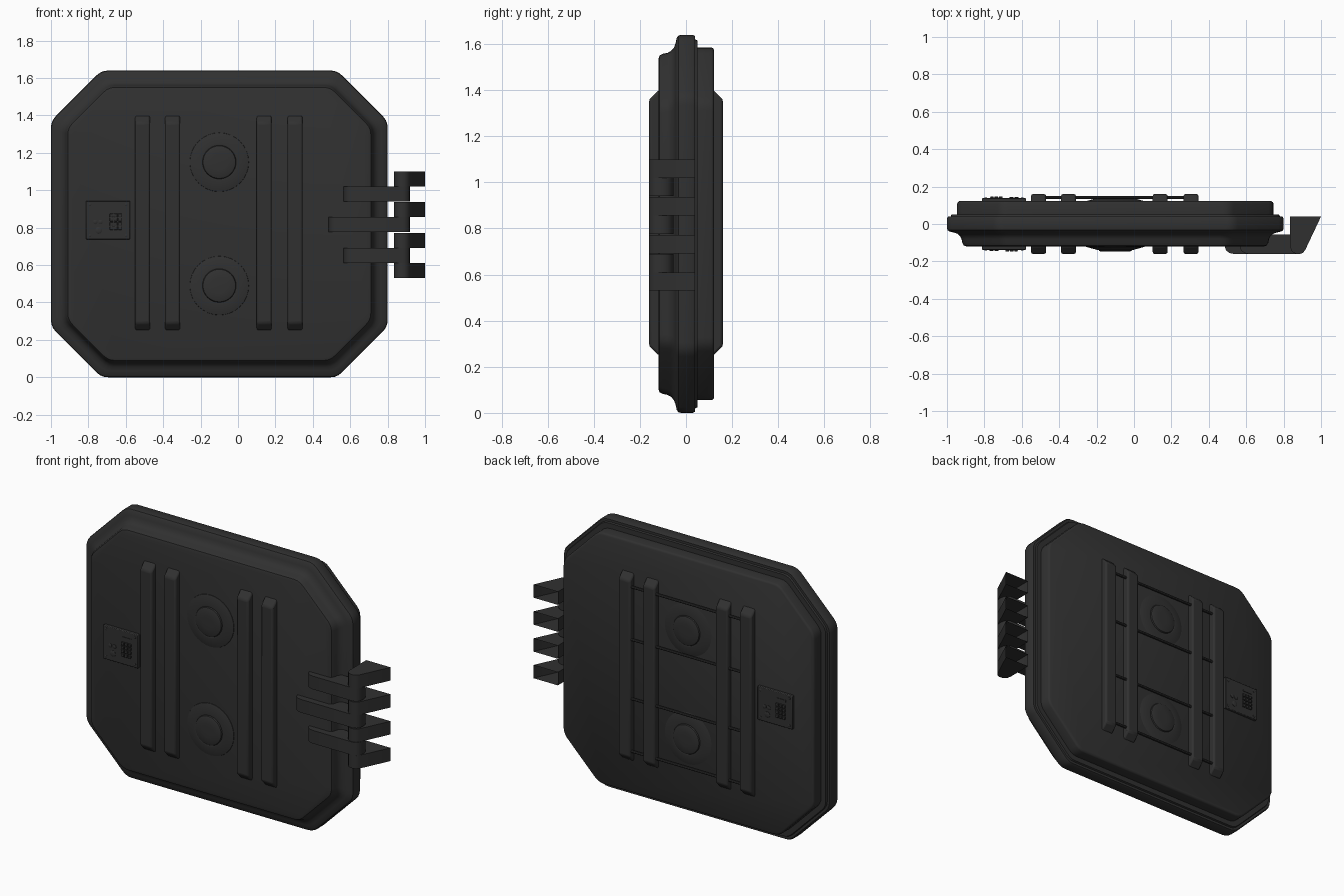
import bpy, bmesh, math
from mathutils import Vector

if "Cube" in bpy.data.objects:
    bpy.data.objects.remove(bpy.data.objects["Cube"])

CX, CZ = -0.1, 0.82   # centre of the hatch

dark = bpy.data.materials.new("dark_gunmetal")
dark.diffuse_color = (0.03, 0.03, 0.03, 1)
dark.use_nodes = True
dark.node_tree.nodes["Principled BSDF"].inputs["Base Color"].default_value = dark.diffuse_color


def finish(name, bm, bevel=0.0, segs=2):
    bmesh.ops.recalc_face_normals(bm, faces=bm.faces)
    me = bpy.data.meshes.new(name)
    bm.to_mesh(me)
    bm.free()
    ob = bpy.data.objects.new(name, me)
    bpy.context.collection.objects.link(ob)
    me.materials.append(dark)
    if bevel:
        m = ob.modifiers.new("bevel", 'BEVEL')
        m.width, m.segments, m.limit_method = bevel, segs, 'ANGLE'
    bpy.ops.object.select_all(action='DESELECT')
    ob.select_set(True)
    bpy.context.view_layer.objects.active = ob
    bpy.ops.object.shade_smooth_by_angle(angle=math.radians(35))
    return ob


def loft(bm, rings):
    """Skin a list of equal-length point rings and cap both ends."""
    loops = [[bm.verts.new(p) for p in r] for r in rings]
    n = len(loops[0])
    for a, b in zip(loops, loops[1:]):
        for i in range(n):
            j = (i + 1) % n
            bm.faces.new((a[i], a[j], b[j], b[i]))
    return bm.faces.new(loops[0]), bm.faces.new(loops[-1])


def prism(name, pts, vec, bevel=0.0):
    bm = bmesh.new()
    loft(bm, [pts, [Vector(p) + Vector(vec) for p in pts]])
    return finish(name, bm, bevel)


def lathe(name, x, z, profile, side, n=32):
    """Round part standing off the door face; profile is (radius, depth)."""
    bm = bmesh.new()
    loft(bm, [[(x + r * math.cos(2 * math.pi * k / n), side * d,
                z + r * math.sin(2 * math.pi * k / n)) for k in range(n)]
              for r, d in profile])
    return finish(name, bm)


def plate(name, x, z, w, h, y0, y1, side, bevel=0.0):
    pts = [(x + sx * w / 2, side * y0, z + sz * h / 2)
           for sx, sz in ((-1, -1), (1, -1), (1, 1), (-1, 1))]
    return prism(name, pts, (0, side * (y1 - y0), 0), bevel)


def octagon(inset, y, d=0.035):
    """Chamfered rectangle with softly rounded corners."""
    w, h, c = 0.9 - inset, 0.82 - inset, 0.27 - 0.586 * inset
    base = [Vector(p) for p in ((w, h - c), (w - c, h), (c - w, h), (-w, h - c),
                                (-w, c - h), (c - w, -h), (w - c, -h), (w, c - h))]
    out = []
    for i, p in enumerate(base):
        a = p + (base[i - 1] - p).normalized() * d
        b = p + (base[(i + 1) % 8] - p).normalized() * d
        for t in (0, 0.33, 0.67, 1):
            q = a * (1 - t) ** 2 + p * 2 * t * (1 - t) + b * t * t
            out.append((CX + q.x, y, CZ + q.y))
    return out


# Hatch slab: panel, cove, flange and back plate in one stepped profile
bm = bmesh.new()
loft(bm, [octagon(i, y) for i, y in (
    (0.105, -0.12), (0.09, -0.115), (0.082, -0.1), (0.078, -0.08), (0.07, -0.065),
    (0.055, -0.052), (0.035, -0.045), (0.012, -0.04), (0.003, -0.033), (0, -0.022),
    (0, 0.03), (0.006, 0.04), (0.02, 0.04), (0.024, 0.05), (0.055, 0.05),
    (0.055, 0.11), (0.058, 0.117), (0.066, 0.122))])
finish("hatch_slab", bm)

for side, label in ((-1, "front"), (1, "back")):
    # Vertical reinforcing bars with sloped ends
    for x in (-0.51, -0.35, 0.14, 0.305):
        prof = ((0.10, 0.25), (0.12, 0.25), (0.16, 0.29),
                (0.16, 1.36), (0.12, 1.40), (0.10, 1.40))
        prism(label + "_bar", [(x - 0.04, side * y, z) for y, z in prof],
              (0.08, 0, 0), 0.012)

    # Round bosses with a raised button
    for z in (0.49, 1.15):
        lathe(label + "_boss", CX, z,
              ((0.16, 0.115), (0.157, 0.122), (0.098, 0.138), (0.09, 0.136),
               (0.087, 0.143), (0.08, 0.146), (0.04, 0.148), (0.005, 0.148)), side)

    # Keypad: plate, framed key block, keys, screws, lamps and dial
    kx, kz, s = -0.695, 0.84, -side   # turned round on the back
    plate(label + "_keypad_plate", kx, kz, 0.235, 0.205, 0.11, 0.138, side, 0.004)
    for c in range(3):
        for r in range(4):
            plate(label + "_key", kx + s * (0.018 + 0.023 * c), kz - 0.043 + 0.023 * r,
                  0.018, 0.018, 0.13, 0.147, side, 0.002)
    for sx in (-1, 1):
        for sz in (-1, 1):
            lathe(label + "_keypad_screw", kx + sx * 0.097, kz + sz * 0.083,
                  ((0.008, 0.13), (0.008, 0.14), (0.004, 0.142)), side, 12)
    for dx in (-0.068, -0.04):
        lathe(label + "_keypad_lamp", kx + s * dx, kz - 0.01,
              ((0.012, 0.13), (0.012, 0.141), (0.006, 0.144)), side, 16)
    lathe(label + "_keypad_dial", kx - s * 0.05, kz - 0.055,
          ((0.018, 0.13), (0.018, 0.14), (0.013, 0.143), (0.004, 0.143)), side, 20)
    plate(label + "_keypad_slot", kx + s * 0.045, kz + 0.06, 0.06, 0.012, 0.13, 0.141, side)

# Thin cross rods joining the bars on the back
for z in (0.32, 0.64, 1.0, 1.32):
    pts = [(-0.51, 0.142 + 0.008 * math.cos(a * math.pi / 4),
            z + 0.008 * math.sin(a * math.pi / 4)) for a in range(8)]
    prism("cross_rod", pts, (0.815, 0, 0))

# Hinge straps on the hatch
for x0, z in ((0.565, 0.61), (0.485, 0.777), (0.565, 0.94)):
    prof = ((x0, -0.055), (x0, -0.12), (x0 + 0.008, -0.142), (x0 + 0.025, -0.155),
            (x0 + 0.05, -0.16), (0.885, -0.16), (0.905, -0.152), (0.917, -0.135),
            (0.92, -0.105), (0.915, -0.08), (0.9, -0.063), (0.88, -0.055))
    prism("hinge_strap", [(x, y, z) for x, y in prof], (0, 0, 0.08))

# Wall-side hinge brackets, open at the back
for z in (0.53, 0.692, 0.856, 1.02):
    prof = ((1.0, 0.04), (0.835, 0.04), (0.835, -0.12), (0.84, -0.14), (0.853, -0.154),
            (0.87, -0.16), (0.888, -0.16), (0.903, -0.154), (0.915, -0.14))
    bm = bmesh.new()
    loft(bm, [[(x, y, z) for x, y in prof], [(x, y, z + 0.08) for x, y in prof]])
    bmesh.ops.recalc_face_normals(bm, faces=bm.faces)
    bmesh.ops.delete(bm, geom=[f for f in bm.faces if f.normal.y > 0.9], context='FACES')
    finish("hinge_bracket", bm)
